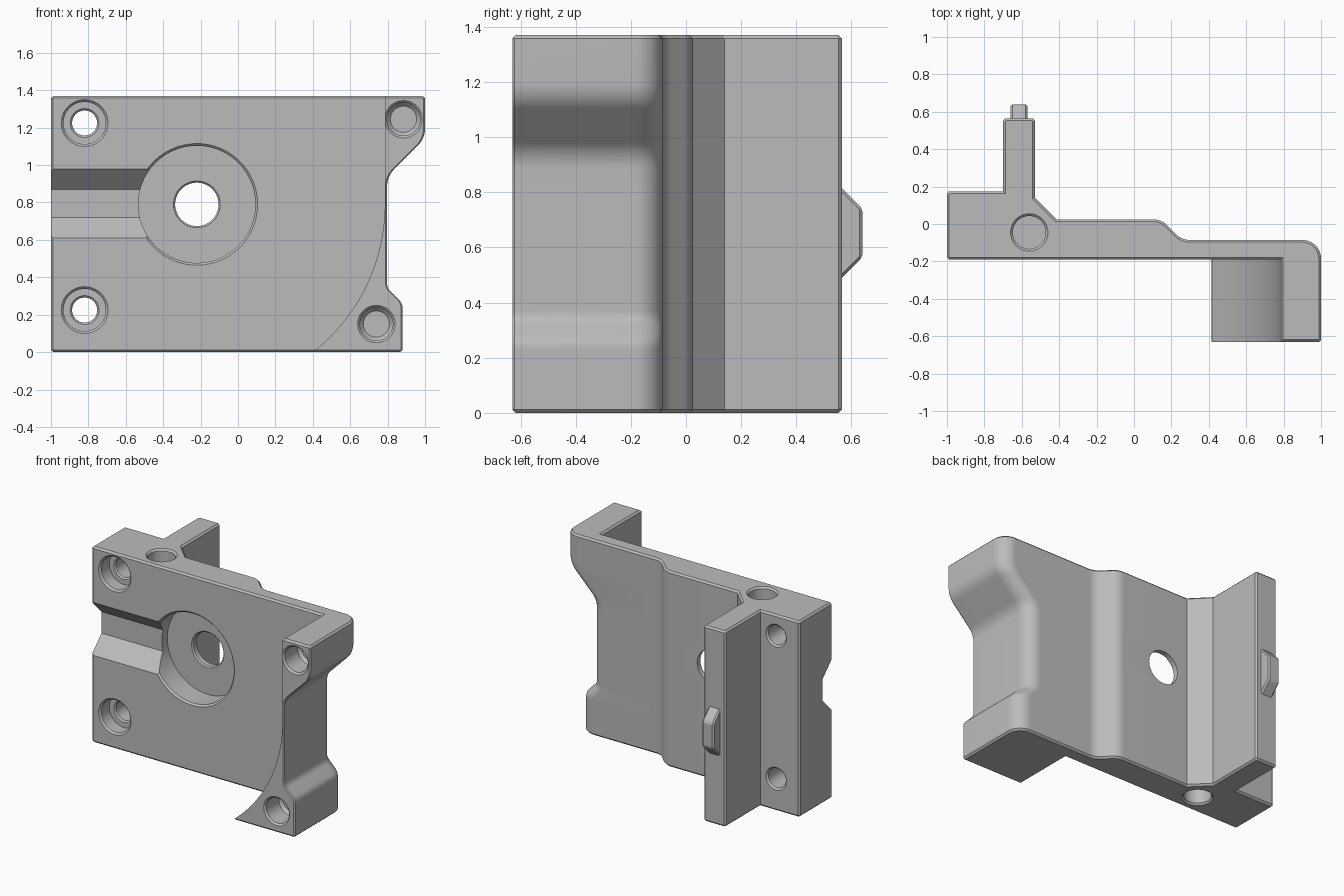
import bpy, bmesh, math
from mathutils import Vector, Matrix

if "Cube" in bpy.data.objects:
    bpy.data.objects.remove(bpy.data.objects["Cube"])

HEIGHT, CHAMFER = 1.37, 0.012
FRONT, BLOCK_FRONT = -0.19, -0.63
BORE_X, BORE_Z = -0.22, 0.79

grey = bpy.data.materials.new("plain_grey")
grey.use_nodes = True
grey.diffuse_color = (0.5, 0.5, 0.5, 1)
grey.node_tree.nodes["Principled BSDF"].inputs["Base Color"].default_value = (0.5, 0.5, 0.5, 1)


def make_object(name, bm):
    bmesh.ops.recalc_face_normals(bm, faces=bm.faces[:])
    mesh = bpy.data.meshes.new(name)
    bm.to_mesh(mesh)
    bm.free()
    mesh.materials.append(grey)
    obj = bpy.data.objects.new(name, mesh)
    bpy.context.collection.objects.link(obj)
    return obj


def loft(rings):
    """Closed rings of equal length, skinned and capped."""
    bm = bmesh.new()
    rows = [[bm.verts.new(p) for p in ring] for ring in rings]
    n = len(rows[0])
    for a, b in zip(rows, rows[1:]):
        for i in range(n):
            j = (i + 1) % n
            bm.faces.new((a[i], a[j], b[j], b[i]))
    bm.faces.new(rows[0][::-1])
    bm.faces.new(rows[-1])
    return bm


def round_corner(prev, here, nxt, radius, steps):
    """Arc points that replace one corner."""
    p, a, b = Vector(here), Vector(prev), Vector(nxt)
    u, v = (a - p).normalized(), (b - p).normalized()
    half = u.angle(v) / 2
    centre = p + (u + v).normalized() * radius / math.sin(half)
    start = p + u * radius / math.tan(half) - centre
    end = p + v * radius / math.tan(half) - centre
    sweep = start.angle_signed(end)
    return [centre + Matrix.Rotation(-sweep * i / steps, 2) @ start for i in range(steps + 1)]


def rounded(corners, closed=True):
    """Corners are (x, y, radius, steps)."""
    out, n = [], len(corners)
    for i, (x, y, r, steps) in enumerate(corners):
        if r == 0 or (not closed and i in (0, n - 1)):
            out.append(Vector((x, y)))
        else:
            out += round_corner(corners[i - 1][:2], (x, y), corners[(i + 1) % n][:2], r, steps)
    return out


def inset(ring, d):
    """Shrink a clockwise outline by a constant distance."""
    out = []
    for i, p in enumerate(ring):
        e = (p - ring[i - 1]).normalized()
        f = (ring[(i + 1) % len(ring)] - p).normalized()
        m = Vector((e.y + f.y, -e.x - f.x)).normalized()
        out.append(p + m * d / m.dot(Vector((f.y, -f.x))))
    return out


# Right-hand silhouette and the curved inner wall of the block
side = rounded([(0.88, 0, 0, 0), (0.88, 0.26, 0.06, 5), (0.797, 0.343, 0.06, 5),
                (0.797, 0.94, 0.13, 8), (1.0, 1.143, 0.13, 8), (1.0, HEIGHT, 0, 0)], False)


def side_x(z):
    for a, b in zip(side, side[1:]):
        if z <= b.y + 1e-6:
            return a.x + (b.x - a.x) * (z - a.y) / (b.y - a.y)
    return side[-1].x


def inner_x(z):
    return BORE_X + math.sqrt(1.005 ** 2 - max(0, BORE_Z - z) ** 2)


def plan(z):
    x, c = side_x(z), CHAMFER
    return rounded([(-1, FRONT, c, 1), (-1, 0.175, c, 1), (-0.7, 0.175, 0, 0), (-0.7, 0.565, c, 1),
                    (-0.53, 0.565, c, 1), (-0.53, 0.14, 0, 0), (-0.415, 0.025, 0, 0),
                    (0.145, 0.025, 0.1, 6), (0.255, -0.085, 0.1, 6), (x, -0.085, 0.1, 10),
                    (x, BLOCK_FRONT, 0.008, 1), (inner_x(z), BLOCK_FRONT, 0, 0),
                    (inner_x(z), FRONT, 0, 0)])


# Body: plan outline lofted up the height with chamfered ends
levels = [0, CHAMFER, HEIGHT - CHAMFER, HEIGHT]
for z in [p.y for p in side] + [BORE_Z * i / 28 for i in range(29)]:
    if all(abs(z - k) > 0.005 for k in levels):
        levels.append(z)
rings = []
for z in sorted(levels):
    ring = plan(z)
    if z in (0, HEIGHT):
        ring = inset(ring, CHAMFER)
    rings.append([(p.x, p.y, z) for p in ring])
body = make_object("bracket_body", loft(rings))


def lathe_cutter(origin, direction, profile, steps=56):
    """Profile is (radius, depth) along the drilling direction."""
    turn = Vector((0, 0, 1)).rotation_difference(Vector(direction)).to_matrix()
    rings = []
    for r, d in profile:
        rings.append([Vector(origin) + turn @ Vector((r * math.cos(t), r * math.sin(t), d))
                      for t in (math.tau * i / steps for i in range(steps))])
    return make_object("cutter", loft(rings))


def prism(name, outline, x0, x1):
    return make_object(name, loft([[(x, y, z) for y, z in outline] for x in (x0, x1)]))


def cut(cutter):
    cutter.hide_render = True
    bpy.context.view_layer.objects.active = body
    mod = body.modifiers.new("cut", "BOOLEAN")
    mod.operation, mod.solver, mod.object = "DIFFERENCE", "EXACT", cutter
    bpy.ops.object.modifier_apply(modifier=mod.name)
    bpy.data.objects.remove(cutter)


IN, UP, DOWN = (0, 1, 0), (0, 0, 1), (0, 0, -1)

# Large bore with a through hole, and the channel leading to it
cut(lathe_cutter((BORE_X, FRONT, BORE_Z), IN,
                 [(0.335, -0.01), (0.313, 0.012), (0.313, 0.17)], 96))
cut(lathe_cutter((BORE_X, -0.02, BORE_Z), IN,
                 [(0.135, -0.01), (0.116, 0.009), (0.116, 0.2)], 72))
cut(prism("cutter", [(-0.3, 0.61), (FRONT, 0.61), (-0.08, 0.72), (-0.08, 0.87),
                     (FRONT, 0.98), (-0.3, 0.98)], -1.1, -0.4))

# Counterbored screw holes
for z in (0.225, 1.225):
    cut(lathe_cutter((-0.82, FRONT, z), IN,
                     [(0.135, -0.01), (0.113, 0.012), (0.113, 0.1), (0.077, 0.1),
                      (0.067, 0.11), (0.067, 0.353), (0.09, 0.376)]))

# Blind holes in the block front
for x, z in ((0.885, 1.245), (0.74, 0.15)):
    cut(lathe_cutter((x, BLOCK_FRONT, z), IN,
                     [(0.11, -0.01), (0.088, 0.012), (0.088, 0.15), (0.07, 0.17)]))

# Blind holes in the top and bottom ends
for z, way in ((HEIGHT, DOWN), (0, UP)):
    cut(lathe_cutter((-0.56, -0.045, z), way, [(0.11, -0.01), (0.088, 0.012), (0.088, 0.17)]))

# Locating tab on the rear arm
tab = prism("locating_tab", [(0.55, 0.475), (0.55, 0.83), (0.64, 0.74), (0.64, 0.565)], -0.66, -0.57)
bevel = tab.modifiers.new("edge_chamfer", "BEVEL")
bevel.width, bevel.segments = 0.01, 1

# Smooth rounded areas, keep crisp edges
bpy.ops.object.select_all(action="DESELECT")
body.select_set(True)
bpy.context.view_layer.objects.active = body
bpy.ops.object.shade_smooth_by_angle(angle=math.radians(30))
